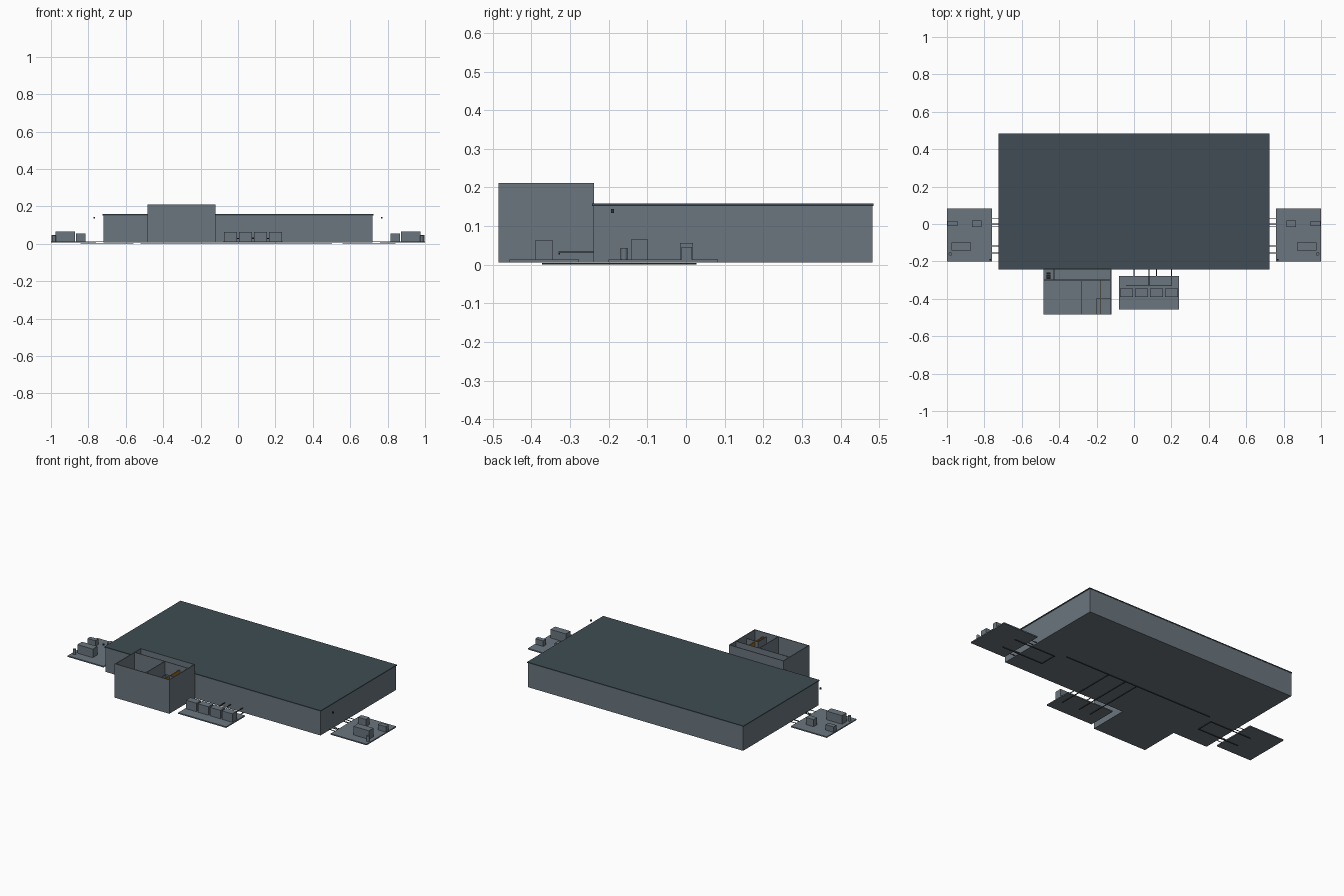
import bpy

old = bpy.data.objects.get("Cube")
if old:
    bpy.data.objects.remove(old, do_unlink=True)


def material(name, rgb):
    m = bpy.data.materials.new(name)
    m.use_nodes = True
    col = (*rgb, 1)
    m.diffuse_color = col
    m.node_tree.nodes["Principled BSDF"].inputs["Base Color"].default_value = col
    return m


WALL = material("blue_grey_wall", (0.145, 0.18, 0.21))
ROOF = material("dark_slate_roof", (0.05, 0.073, 0.088))
PIPE = material("charcoal_pipe", (0.03, 0.034, 0.038))
AMBER = material("amber_screen", (0.36, 0.15, 0.015))


def box(name, x0, x1, y0, y1, z0, z1, mat=WALL):
    """Axis-aligned box from its limits."""
    bpy.ops.mesh.primitive_cube_add(size=1, location=((x0 + x1) / 2, (y0 + y1) / 2, (z0 + z1) / 2))
    ob = bpy.context.object
    ob.name = name
    ob.scale = (x1 - x0, y1 - y0, z1 - z0)
    ob.data.materials.append(mat)
    return ob


def room(name, x0, x1, y0, y1, z0, z1, t):
    """Four walls around a rectangle."""
    box(name + "_front_wall", x0, x1, y0, y0 + t, z0, z1)
    box(name + "_back_wall", x0, x1, y1 - t, y1, z0, z1)
    box(name + "_right_wall", x0, x0 + t, y0 + t, y1 - t, z0, z1)
    box(name + "_left_wall", x1 - t, x1, y0 + t, y1 - t, z0, z1)


def pipe(name, a, b, r=0.002):
    """Square-section straight run along one axis."""
    lo = [min(p, q) - r for p, q in zip(a, b)]
    hi = [max(p, q) + r for p, q in zip(a, b)]
    box(name, lo[0], hi[0], lo[1], hi[1], lo[2], hi[2], PIPE)


# Main hall
BASE = 0.006
box("hall_floor", -0.72, 0.72, -0.24, 0.483, BASE, 0.012)
room("hall", -0.72, 0.72, -0.24, 0.483, 0.012, 0.152, 0.01)
box("hall_roof", -0.724, 0.724, -0.243, 0.485, 0.152, 0.158, ROOF)

# Office block with an open upper storey
TOP, FLOOR = 0.211, 0.11
room("office", -0.485, -0.12, -0.485, -0.238, BASE, TOP, 0.005)
box("office_ground_slab", -0.48, -0.125, -0.48, -0.243, BASE, 0.012)
box("office_upper_floor", -0.48, -0.125, -0.48, -0.243, FLOOR - 0.006, FLOOR)
box("corridor_partition", -0.48, -0.125, -0.302, -0.298, FLOOR, TOP)
box("room_partition", -0.282, -0.278, -0.48, -0.302, FLOOR, TOP)
box("closet_side_partition", -0.204, -0.2, -0.48, -0.398, FLOOR, 0.19)
box("closet_back_partition", -0.2, -0.125, -0.402, -0.398, FLOOR, 0.19)
box("amber_screen", -0.183, -0.178, -0.48, -0.302, FLOOR, 0.185, AMBER)
box("stair_wall", -0.43, -0.426, -0.298, -0.243, FLOOR, 0.18)
for i in range(4):
    y = -0.295 + i * 0.009
    box(f"stair_step_{i + 1}", -0.468, -0.446, y, y + 0.008, FLOOR, FLOOR + 0.012 * (i + 1), PIPE)

# Front equipment pad with a row of cabinets
PAD = 0.013
box("front_pad", -0.08, 0.24, -0.457, -0.277, BASE, PAD)
for i in range(4):
    x = -0.075 + i * 0.08
    box(f"front_cabinet_{i + 1}", x, x + 0.07, -0.39, -0.346, PAD, 0.064)
pipe("front_header_pipe", (-0.04, -0.328, 0.028), (0.2, -0.328, 0.028))
for x, y in ((0.08, -0.328), (0.12, -0.277), (0.2, -0.328)):
    pipe("front_feed_pipe", (x, y, 0.033), (x, -0.235, 0.033), 0.0018)

# Side equipment pads, mirrored
for side, s in (("left", 1), ("right", -1)):
    def part(name, a, b, *rest):
        box(f"{side}_{name}", min(a * s, b * s), max(a * s, b * s), *rest)

    part("pad", 0.76, 1.0, -0.2, 0.083, BASE, PAD)
    part("large_unit", 0.872, 0.975, -0.142, -0.098, PAD, 0.065)
    part("medium_unit", 0.815, 0.866, -0.016, 0.018, PAD, 0.056)
    part("small_unit", 0.945, 0.998, -0.012, 0.015, PAD, 0.046)
    bpy.ops.mesh.primitive_cylinder_add(vertices=16, radius=0.009, depth=0.03,
                                        location=(0.982 * s, -0.16, PAD + 0.015))
    tank = bpy.context.object
    tank.name = f"{side}_tank"
    tank.data.materials.append(WALL)
    bpy.ops.object.shade_smooth_by_angle()
    for y in (0.03, 0.0, -0.117, -0.155):
        pipe(f"{side}_link_pipe", (0.715 * s, y, 0.01), (0.765 * s, y, 0.01), 0.0015)
    # Buried loop under the hall edge
    for y in (-0.012, -0.117):
        pipe(f"{side}_buried_pipe", (0.56 * s, y, 0.003), (0.84 * s, y, 0.003))
    pipe(f"{side}_buried_end", (0.56 * s, -0.012, 0.003), (0.56 * s, -0.117, 0.003))
    # Small sensor beside the hall
    part("sensor", 0.764, 0.772, -0.194, -0.186, 0.134, 0.144, PIPE)

# Buried services under the hall
pipe("buried_main", (-0.52, 0.025, 0.003), (0.5, 0.025, 0.003))
for x in (0.0, 0.08, 0.2):
    pipe("buried_branch", (x, -0.37, 0.003), (x, 0.025, 0.003))
